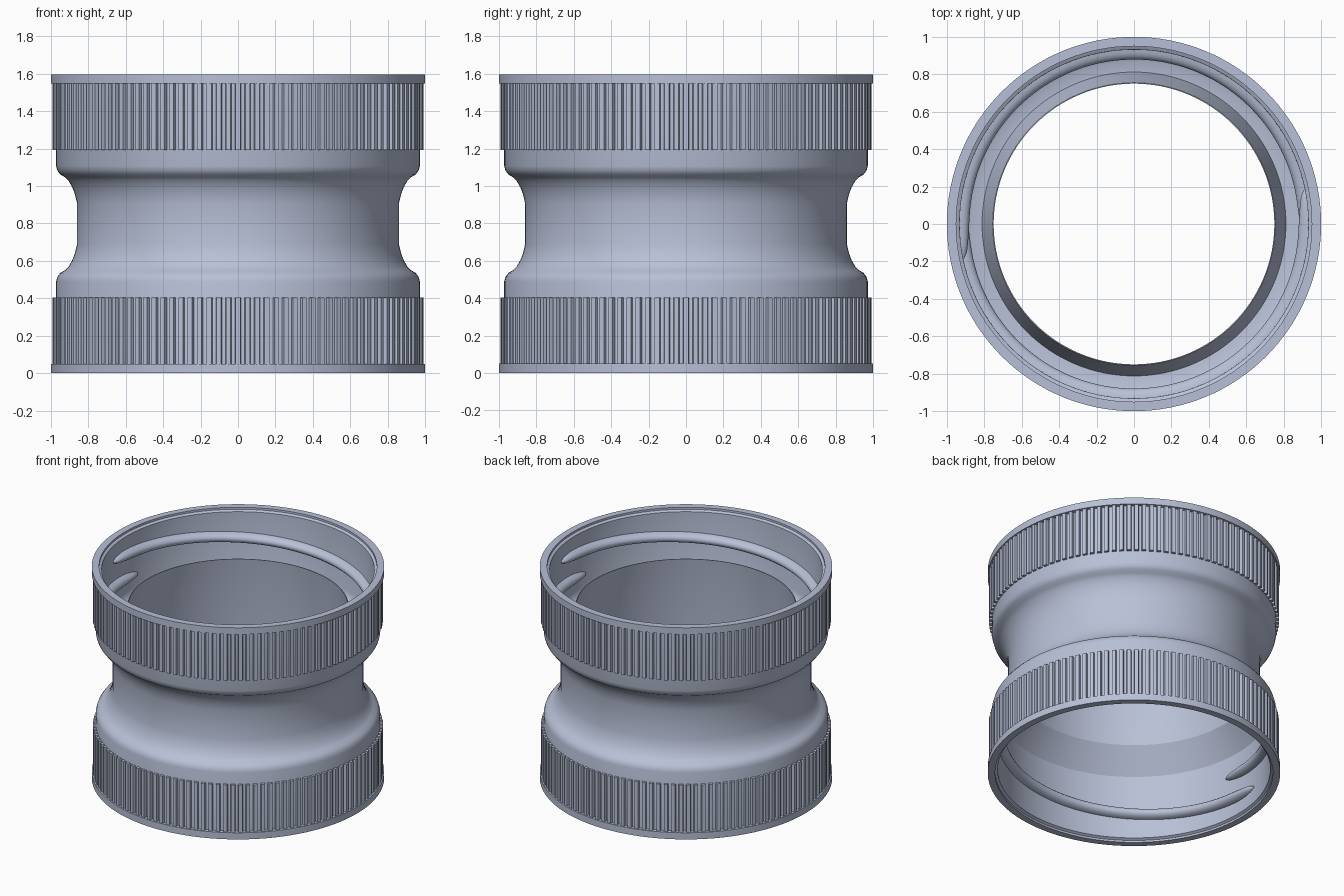
import bpy, bmesh, math

if "Cube" in bpy.data.objects:
    bpy.data.objects.remove(bpy.data.objects["Cube"])

mat = bpy.data.materials.new("blue_grey_plastic")
mat.diffuse_color = (0.48, 0.53, 0.68, 1)
mat.use_nodes = True
mat.node_tree.nodes["Principled BSDF"].inputs["Base Color"].default_value = mat.diffuse_color
H = 1.597  # total height


def make_object(name, bm, angle=30):
    bmesh.ops.recalc_face_normals(bm, faces=bm.faces)
    mesh = bpy.data.meshes.new(name)
    bm.to_mesh(mesh)
    bm.free()
    mesh.materials.append(mat)
    ob = bpy.data.objects.new(name, mesh)
    bpy.context.collection.objects.link(ob)
    bpy.ops.object.select_all(action='DESELECT')
    bpy.context.view_layer.objects.active = ob
    ob.select_set(True)
    bpy.ops.object.shade_smooth_by_angle(angle=math.radians(angle))
    return ob


def polar(r, a, z):
    return (r * math.cos(a), r * math.sin(a), z)


def bridge(bm, rings, closed):
    """Join neighbouring rings of vertices with quads."""
    n = len(rings[0])
    for i in range(len(rings) if closed else len(rings) - 1):
        a, b = rings[i], rings[(i + 1) % len(rings)]
        for j in range(n):
            k = (j + 1) % n
            bm.faces.new((a[j], a[k], b[k], b[j]))


# Coupler body: one closed wall profile (radius, height) turned round z
half = [(0.95, 0.0), (1.0, 0.0), (1.0, 0.05), (0.972, 0.05), (0.972, 0.49),
        (0.965, 0.515), (0.95, 0.535), (0.925, 0.55), (0.905, 0.57),
        (0.885, 0.605), (0.872, 0.64), (0.86, 0.69)]
outer = half + [(r, H - z) for r, z in reversed(half)]
inner = [(0.95, H - 0.015), (0.932, H - 0.025), (0.93, 1.15), (0.92, 1.115),
         (0.895, 1.09), (0.87, 1.08), (0.812, 1.075),
         (0.755, 1.30), (0.75, 1.30),                     # sealing lip
         (0.785, 1.05), (0.807, 0.685),
         (0.93, 0.505),                                   # lower shoulder
         (0.932, 0.025), (0.95, 0.015)]
SEG = 128
bm = bmesh.new()
rings = []
for s in range(SEG):
    a = 2 * math.pi * s / SEG
    rings.append([bm.verts.new(polar(r, a, z)) for r, z in outer + inner])
bridge(bm, rings, True)
make_object("coupler_body", bm)


# Grip ribs round each end
def grip_ribs(name, z0, z1, count=120):
    bm = bmesh.new()
    step = 2 * math.pi / count
    section = [(0.965, -0.34), (0.992, -0.24), (0.992, 0.24), (0.965, 0.34)]
    for i in range(count):
        ends = [[bm.verts.new(polar(r, (i + t) * step, z)) for r, t in section]
                for z in (z0, z1)]
        bridge(bm, ends, False)
        for e in ends:
            bm.faces.new(e)
    make_object(name, bm, 20)


grip_ribs("lower_grip_ribs", 0.05, 0.405)
grip_ribs("upper_grip_ribs", H - 0.405, H - 0.05)


# Two-start inner threads with tapering ends
def thread(name, start, lower_end):
    bm = bmesh.new()
    rings = []
    steps, sweep = 80, 200
    for i in range(steps + 1):
        t = i / steps
        a = math.radians(start + sweep * t)
        z = 1.25 + 0.2 * t
        edge = min(t, 1 - t) * sweep / 16
        size = max(0.04, math.sqrt(1 - (1 - min(1, edge)) ** 2))
        ring = []
        for j in range(9):
            p = math.pi * j / 8
            r = 0.935 - 0.056 * size * math.sin(p)
            h = z + 0.038 * size * math.cos(p)
            # The lower socket is the upper one turned over about x
            ring.append(bm.verts.new(
                polar(r, -a, H - h) if lower_end else polar(r, a, h)))
        rings.append(ring)
    bridge(bm, rings, False)
    bm.faces.new(rings[0])
    bm.faces.new(rings[-1])
    make_object(name, bm, 50)


for lower_end, label in ((False, "upper"), (True, "lower")):
    for start, side in ((-8, "first"), (172, "second")):
        thread(f"{label}_{side}_thread", start, lower_end)
